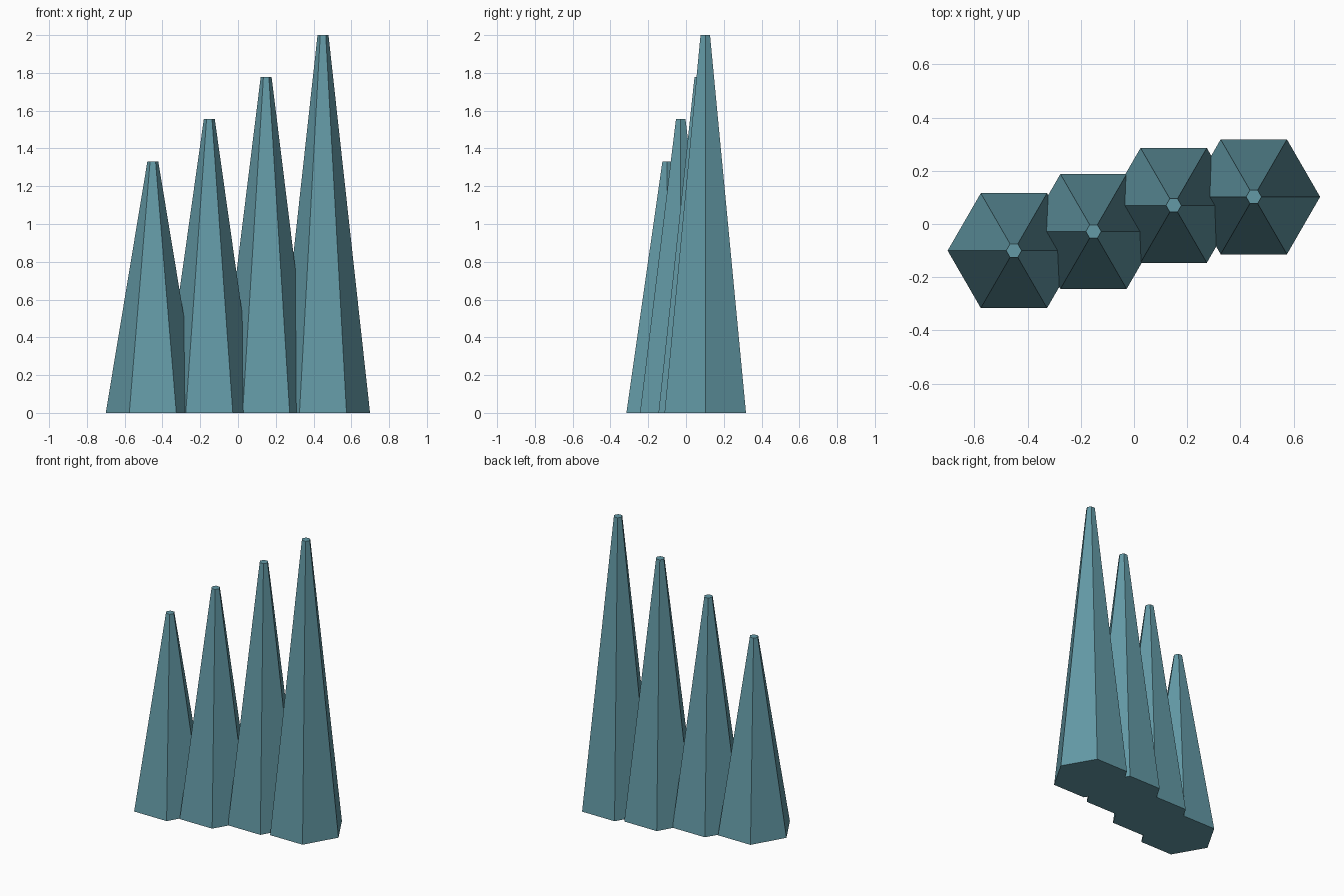
import bpy, bmesh, math

if "Cube" in bpy.data.objects:
    bpy.data.objects.remove(bpy.data.objects["Cube"])

mat = bpy.data.materials.new("slate teal")
mat.diffuse_color = (0.125, 0.32, 0.38, 1.0)
mat.use_nodes = True
mat.node_tree.nodes["Principled BSDF"].inputs["Base Color"].default_value = mat.diffuse_color


def hex_spire(name, x, y, height, base_radius=0.249, tip_radius=0.029):
    """Tapered six-sided spire with corners pointing along x."""
    bm = bmesh.new()

    def ring(radius, z):
        return [bm.verts.new((radius * math.cos(i * math.pi / 3),
                              radius * math.sin(i * math.pi / 3), z)) for i in range(6)]

    base, tip = ring(base_radius, 0), ring(tip_radius, height)
    for i in range(6):
        j = (i + 1) % 6
        bm.faces.new((base[i], base[j], tip[j], tip[i]))
    bm.faces.new(tip)
    bm.faces.new(base[::-1])
    mesh = bpy.data.meshes.new(name)
    bm.to_mesh(mesh)
    bm.free()
    mesh.materials.append(mat)
    obj = bpy.data.objects.new(name, mesh)
    obj.location = (x, y, 0)
    bpy.context.collection.objects.link(obj)


# Row of four overlapping spires, rising to the right
hex_spire("spire_short", -0.451, -0.10, 1.33)
hex_spire("spire_medium", -0.152, -0.028, 1.555)
hex_spire("spire_tall", 0.149, 0.07, 1.777)
hex_spire("spire_tallest", 0.45, 0.102, 2.0)
